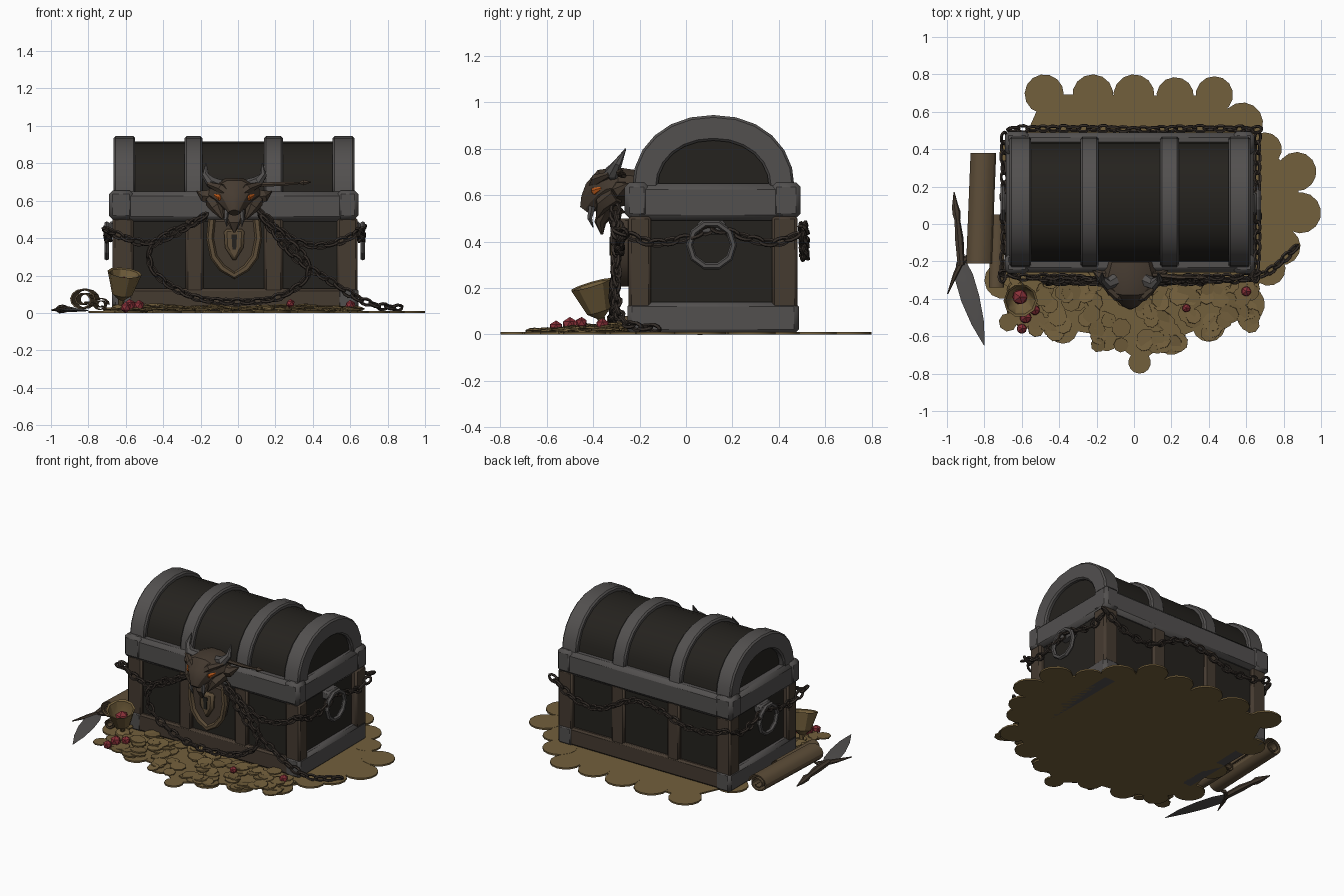
import bpy, bmesh, random
from math import sin, cos, pi, copysign
from mathutils import Vector, Matrix

if "Cube" in bpy.data.objects:
    bpy.data.objects.remove(bpy.data.objects["Cube"])
random.seed(4)

def material(name, r, g, b):
    m = bpy.data.materials.new(name)
    m.diffuse_color = (r, g, b, 1)
    m.use_nodes = True
    m.node_tree.nodes["Principled BSDF"].inputs["Base Color"].default_value = m.diffuse_color
    return m

IRON = material("iron", .085, .08, .078)
BRONZE = material("bronze", .06, .043, .03)
WOOD = material("dark_wood", .018, .016, .013)
CHAIN = material("chain_iron", .035, .027, .022)
GOLD = material("old_gold", .17, .115, .045)
PARCH = material("parchment", .11, .075, .04)
GLOW = material("ember_eye", .5, .1, .01)
RED = material("red_gem", .25, .03, .04)

def finish(name, bm, mat, bevel=0):
    bmesh.ops.recalc_face_normals(bm, faces=bm.faces)
    me = bpy.data.meshes.new(name)
    bm.to_mesh(me)
    bm.free()
    ob = bpy.data.objects.new(name, me)
    bpy.context.collection.objects.link(ob)
    me.materials.append(mat)
    if bevel:
        mod = ob.modifiers.new("worn_edge", 'BEVEL')
        mod.width, mod.segments = bevel, 1
    return ob

def prism(name, pts, axis, a, b, mat, bevel=0):
    """Extrude a 2D outline along one axis from a to b."""
    place = {'x': lambda u, v: (a, u, v), 'y': lambda u, v: (u, a, v), 'z': lambda u, v: (u, v, a)}[axis]
    bm = bmesh.new()
    f = bm.faces.new([bm.verts.new(place(*p)) for p in pts])
    ext = bmesh.ops.extrude_face_region(bm, geom=[f])['geom']
    step = Vector([(b - a) * (axis == k) for k in 'xyz'])
    bmesh.ops.translate(bm, verts=[v for v in ext if isinstance(v, bmesh.types.BMVert)], vec=step)
    return finish(name, bm, mat, bevel)

def box(name, x0, x1, y0, y1, z0, z1, mat, bevel=.012):
    return prism(name, [(x0, y0), (x1, y0), (x1, y1), (x0, y1)], 'z', z0, z1, mat, bevel)

def tube(name, pts, radii, mat, sides=8, ref=(0, 0, 1), axis=None, closed=False):
    """Loft elliptical rings (side radius, ref radius) along a path."""
    pts = [Vector(p) for p in pts]
    bm, rings, n = bmesh.new(), [], len(pts)
    for i, p in enumerate(pts):
        nxt, prv = (pts[(i + 1) % n], pts[i - 1]) if closed else (pts[min(i + 1, n - 1)], pts[max(i - 1, 0)])
        d = Vector(axis or nxt - prv).normalized()
        s = d.cross(Vector(ref)).normalized()
        u = s.cross(d)
        r = radii[i] if isinstance(radii, list) else radii
        rx, ry = r if isinstance(r, tuple) else (r, r)
        rings.append([bm.verts.new(p + s * rx * cos(2 * pi * k / sides) + u * ry * sin(2 * pi * k / sides))
                      for k in range(sides)])
    for i in range(n if closed else n - 1):
        A, B = rings[i], rings[(i + 1) % n]
        for k in range(sides):
            bm.faces.new((A[k], A[k - 1], B[k - 1], B[k]))
    if not closed:
        bm.faces.new(rings[0])
        bm.faces.new(rings[-1])
    return finish(name, bm, mat)

def smooth_path(pts, steps=12):
    p = [Vector(q) for q in pts]
    p = [2 * p[0] - p[1]] + p + [2 * p[-1] - p[-2]]
    out = []
    for i in range(1, len(p) - 2):
        a, b, c, d = p[i - 1:i + 3]
        for t in (k / steps for k in range(steps)):
            out.append(.5 * (2 * b + (c - a) * t + (2 * a - 5 * b + 4 * c - d) * t * t + (3 * b - a - 3 * c + d) * t ** 3))
    return out + [p[-2]]

def chain(name, pts, gap=.055):
    """Oval links along a curve, each turned against the last."""
    path, bm, carry, turn = smooth_path(pts), bmesh.new(), 0, 0
    for a, b in zip(path, path[1:]):
        d = b - a
        while carry < d.length:
            roll = Matrix.Rotation(turn * pi / 2 + .6 + random.uniform(-.2, .2), 4, 'X')
            M = Matrix.Translation(a + d.normalized() * carry) @ d.to_track_quat('X', 'Z').to_matrix().to_4x4() @ roll
            rows = []
            for i in range(10):
                t = 2 * pi * i / 10
                rows.append([bm.verts.new(M @ Vector(((.033 + .009 * cos(s)) * cos(t), (.019 + .009 * cos(s)) * sin(t),
                             .009 * sin(s)))) for s in (2 * pi * k / 5 for k in range(5))])
            for i in range(10):
                for k in range(5):
                    bm.faces.new((rows[i][k], rows[i][k - 1], rows[i - 1][k - 1], rows[i - 1][k]))
            carry += gap
            turn += 1
        carry -= d.length
    finish(name, bm, CHAIN)

# chest body: wooden core, corner posts, straps and base trim
box("body_core", -.635, .605, -.225, .455, .01, .52, WOOD)
for i, (x0, x1) in enumerate([(-.67, -.56), (.53, .64)]):
    for y0, y1 in [(-.247, -.15), (.37, .48)]:
        box("corner_post", x0, x1, y0, y1, .01, .51, BRONZE)
    box("base_side_band", x0 - .004, x1 + .004, -.253, .486, 0, .14, IRON, .02)
for y0, y1 in [(-.25, -.2), (.43, .48)]:
    box("base_trim", -.6, .57, y0, y1, .01, .13, BRONZE)
    for x0, x1 in [(-.28, -.185), (.14, .24)]:
        box("body_strap", x0, x1, y0 + .005, y1 - .005, .1, .51, BRONZE)
box("lid_rim", -.685, .638, -.258, .488, .49, .65, IRON, .025)
for x0, x1 in [(-.69, -.56), (.53, .643)]:
    for y0, y1 in [(-.264, -.16), (.37, .494)]:
        box("rim_corner", x0, x1, y0, y1, .5, .655, IRON, .02)

# domed lid with raised straps
def arch(t, n=12):
    pts = []
    for i in range(n + 1):
        c, s = cos(pi * i / n), sin(pi * i / n)
        pts.append((.118 + (.35 - t) * copysign(abs(c) ** .94, c), .63 + (.315 - t) * max(s, 0) ** .94))
    return pts
prism("lid_core", arch(.028), 'x', -.625, .595, WOOD)
for x0, x1, t in [(-.665, -.55, .11), (-.285, -.19, .05), (.14, .24, .05), (.505, .622, .11)]:
    prism("lid_strap", arch(0) + arch(t)[::-1], 'x', x0, x1, IRON, .01)

# side handles
for x, s in [(.655, 1), (-.69, -1)]:
    ring = [(x + s * .012, .11 + .095 * cos(a), .385 + .095 * sin(a)) for a in (2 * pi * k / 10 for k in range(10))]
    tube("side_handle", ring, .015, IRON, 6, ref=(1, 0, 0), closed=True)
    box("handle_mount", min(x, x - s * .06), max(x, x - s * .06), .05, .17, .43, .49, IRON)

# beast head clasp
cx = -.02
tube("beast_skull", [(cx, -.2, .64), (cx, -.29, .635), (cx, -.345, .625), (cx, -.385, .595), (cx, -.415, .565), (cx, -.437, .535)],
     [(.12, .07), (.15, .09), (.125, .095), (.085, .075), (.055, .05), (.03, .025)], BRONZE, 10)
tube("beast_jaw", [(cx, -.3, .57), (cx, -.345, .53), (cx, -.37, .48), (cx, -.362, .43)],
     [(.1, .06), (.07, .04), (.035, .025), .005], BRONZE, 8, ref=(0, 1, 0))
for s in (-1, 1):
    X = lambda d: cx + s * d
    tube("horn", [(X(.08), -.3, .68), (X(.125), -.32, .7), (X(.155), -.295, .735), (X(.15), -.26, .8)],
         [.038, .032, .02, .003], IRON, 7, ref=(0, 1, 0))
    tube("brow", [(X(.015), -.41, .62), (X(.07), -.385, .665), (X(.14), -.33, .69)], [.018, .028, .012], BRONZE, 6)
    tube("ear_spike", [(X(.1), -.28, .62), (X(.16), -.28, .625), (X(.2), -.25, .65)], [.05, .035, .003], BRONZE, 6)
    tube("cheek", [(X(.12), -.3, .6), (X(.09), -.36, .56), (X(.06), -.385, .5)], [.04, .035, .004], BRONZE, 6, ref=(1, 0, 0))
    tube("fang", [(X(.04), -.405, .55), (X(.045), -.415, .5), (X(.04), -.4, .46)], [.015, .011, .002], IRON, 5, ref=(0, 1, 0))
    tube("eye", [(X(.045), -.4, .605), (X(.075), -.392, .618), (X(.105), -.365, .63)], [.006, .019, .006], GLOW, 6)
tube("latch_pin", [(.1, -.27, .685), (.24, -.285, .69), (.33, -.285, .695), (.35, -.285, .697), (.39, -.285, .7)],
     [.014, .012, .007, .017, .003], BRONZE, 6)

# shield shaped lock
shield = [(-.14, .5), (-.15, .4), (-.13, .3), (-.085, .24), (-.02, .2), (.045, .24), (.09, .3), (.11, .4), (.1, .5)]
prism("lock_plate", shield, 'y', -.3, -.24, BRONZE, .01)
tube("lock_frame", [(x, -.3, z) for x, z in shield], .02, PARCH, 6, ref=(0, 1, 0))
prism("lock_boss", [(-.075, .45), (-.07, .35), (-.02, .27), (.03, .35), (.035, .45)], 'y', -.325, -.28, PARCH, .015)
prism("keyhole", [(-.035, .42), (-.03, .34), (-.01, .34), (-.005, .42)], 'y', -.33, -.3, WOOD)

# chains: front swags, low loop, loose end, sides and back
F = -.285
chain("chain_left_swag", [(-.69, F + .02, .44), (-.6, F, .4), (-.48, F, .375), (-.34, F, .42), (-.15, F - .02, .54)])
chain("chain_right_swag", [(.12, F - .02, .54), (.25, F, .42), (.4, F, .36), (.55, F, .385), (.655, F + .02, .44)])
chain("chain_low_loop", [(-.2, -.3, .5), (-.4, -.3, .41), (-.475, -.3, .32), (-.43, -.31, .2), (-.25, -.31, .09), (-.03, -.32, .06),
                         (.2, -.31, .08), (.35, -.31, .17), (.37, -.3, .27), (.26, -.3, .4), (.12, -.31, .52)])
chain("chain_loose_end", [(.14, -.31, .5), (.3, -.3, .3), (.48, -.3, .18), (.62, -.29, .09), (.74, -.24, .04), (.87, -.12, .025)])
for n, x in [("chain_right_side", .66), ("chain_left_side", -.695)]:
    chain(n, [(x - .01, -.28, .44), (x, -.14, .395), (x, .02, .42), (x, .12, .455), (x, .25, .42), (x, .38, .395), (x, .51, .44)])
chain("chain_back", [(.655, .505, .45), (.5, .51, .36), (.3, .51, .34), (.05, .505, .46), (-.15, .51, .45),
                     (-.35, .51, .39), (-.55, .51, .4), (-.69, .505, .45)])

# flat coin bed: scalloped rim of discs (x, y, radius) around a filled middle
rim = [(-.48, .695, .105), (-.22, .69, .11), (0, .69, .11), (.22, .685, .1), (.43, .69, .1), (.58, .54, .11), (.7, .4, .09),
       (.87, .28, .105), (.89, .06, .11), (.79, -.12, .1), (.72, -.24, .09), (.6, -.43, .1), (.4, -.54, .09), (.2, -.62, .08),
       (.03, -.74, .06), (-.15, -.6, .08), (-.38, -.56, .08), (-.58, -.48, .08), (-.7, -.3, .1), (-.63, 0, .1), (-.62, .38, .1)]
prism("coin_bed", [(x, y) for x, y, r in rim], 'z', 0, .01, GOLD)

def disc(bm, loc, r, h, tilt=0, sides=10):
    M = (Matrix.Translation(loc) @ Matrix.Rotation(random.uniform(0, 2 * pi), 4, 'Z') @ Matrix.Rotation(tilt, 4, 'X'))
    bmesh.ops.create_cone(bm, cap_ends=True, segments=sides, radius1=r, radius2=r, depth=h, matrix=M)
bm = bmesh.new()
for x, y, r in rim:
    disc(bm, (x, y, .0055), r, .011, 0, 14)
finish("rim_coins", bm, GOLD)
bm = bmesh.new()
for i in range(120):
    x, t = random.uniform(-.68, .66), random.random()
    y = -.29 - t * (.36 - .26 * max(0, abs(x) - .2))
    disc(bm, (x, y, .016 + .028 * (1 - t) * random.random()), random.uniform(.035, .055), .008, random.uniform(-.22, .22), 8)
finish("loose_coins", bm, GOLD)

# tilted goblet and gems
ax = Vector((.12, -.3, 1)).normalized()
base = Vector((-.63, -.35, .015))
prof = [(0, .05), (.015, .045), (.03, .015), (.06, .018), (.09, .055), (.14, .07), (.21, .092), (.205, .08), (.14, .058), (.1, .03)]
tube("goblet", [base + ax * h for h, r in prof], [r for h, r in prof], GOLD, 10, ref=(0, 1, 0), axis=ax)
for x, y, z, r in [(-.61, -.39, .15, .045), (-.58, -.5, .04, .035), (-.6, -.56, .03, .03), (-.53, -.46, .04, .03), (.6, -.36, .04, .03),
                   (.28, -.45, .05, .025)]:
    bm = bmesh.new()
    bmesh.ops.create_icosphere(bm, subdivisions=1, radius=r, matrix=Matrix.Translation((x, y, z)))
    finish("gem", bm, RED)

# rolled scrolls
def scroll(name, x, z, r, y0, y1, skew):
    out, inn = [], []
    for i in range(25):
        a, k = 2 * pi * 1.9 * i / 24, 1 - .62 * i / 24
        out.append((x + r * 1.15 * k * cos(a), z + r * k * sin(a)))
        inn.append((x + r * 1.15 * (k - .12) * cos(a), z + r * (k - .12) * sin(a)))
    ob = prism(name, out + inn[::-1], 'y', y0, y1, PARCH)
    for v in ob.data.vertices:
        v.co.x += skew * (v.co.y - y0)
scroll("large_scroll", -.835, .07, .065, -.21, .38, .04)
scroll("small_scroll", -.74, .045, .038, -.34, .05, .03)

# dagger lying flat
tube("dagger_blade", [(-.8, -.65, .012), (-.835, -.53, .015), (-.875, -.4, .016), (-.91, -.28, .016), (-.925, -.2, .016)],
     [(.002, .002), (.034, .008), (.05, .01), (.05, .011), (.025, .01)], IRON, 4)
tube("dagger_guard", [(-.997, -.375, .015), (-.955, -.27, .018), (-.92, -.2, .02), (-.88, -.17, .018), (-.845, -.18, .015)],
     [.003, .013, .018, .013, .003], BRONZE, 6)
tube("dagger_grip", [(-.925, -.22, .02), (-.935, -.08, .022), (-.945, .02, .02), (-.95, .06, .02), (-.957, .1, .018), (-.962, .17, .012)],
     [.02, .024, .016, .024, .017, .003], BRONZE, 7)

# smooth shading with crisp edges
for ob in bpy.data.objects:
    ob.select_set(True)
bpy.context.view_layer.objects.active = bpy.data.objects["body_core"]
bpy.ops.object.shade_smooth_by_angle()
